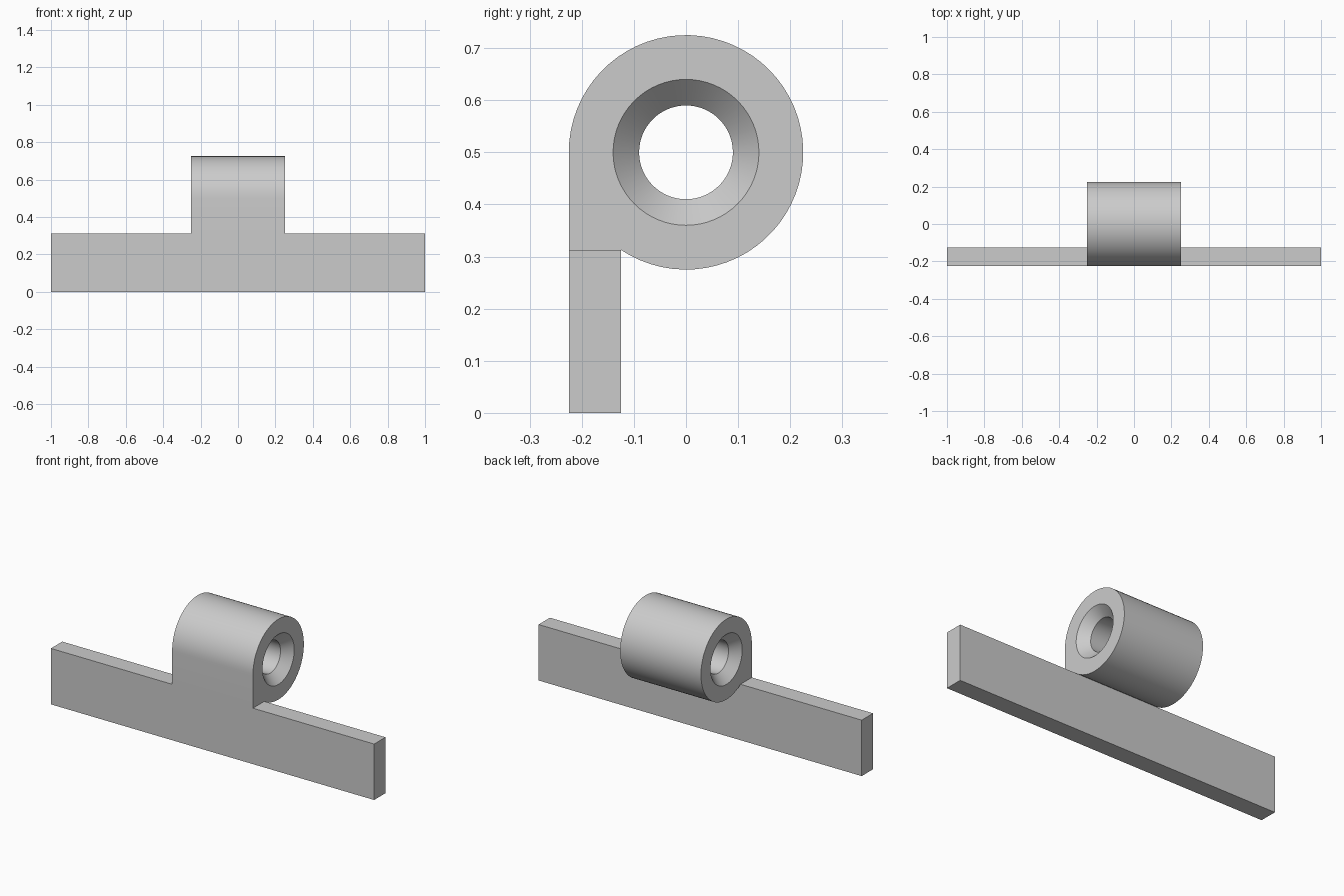
import bpy
import bmesh
from math import cos, sin, pi, atan2, sqrt, radians

cube = bpy.data.objects.get("Cube")
if cube:
    bpy.data.objects.remove(cube, do_unlink=True)

# Main dimensions
HALF_LEN, HALF_LUG = 1.0, 0.25
R_OUT, R_RIM, R_BORE = 0.225, 0.14, 0.09
AXIS_Z = 0.5
CHAMFER = R_RIM - R_BORE
Y_FRONT, Y_BACK = -R_OUT, -R_OUT + 0.1
DROP = sqrt(R_OUT ** 2 - Y_BACK ** 2)
PLATE_TOP = AXIS_Z - DROP

bm = bmesh.new()


def loop(x, points):
    return [bm.verts.new((x, y, z)) for y, z in points]


def skin(a, b, closed=True):
    """Bridge two matching loops with quads and return the faces."""
    n = len(a)
    return [bm.faces.new((a[i], a[(i + 1) % n], b[(i + 1) % n], b[i]))
            for i in range(n if closed else n - 1)]


def circle(radius, steps=64):
    return [(radius * cos(2 * pi * i / steps), AXIS_Z + radius * sin(2 * pi * i / steps))
            for i in range(steps)]


def ring_edges(verts):
    n = len(verts)
    return [bm.edges.get((verts[i], verts[(i + 1) % n]))
            or bm.edges.new((verts[i], verts[(i + 1) % n])) for i in range(n)]


# Barrel outline: round over the top, straight down the front to the plate
start = atan2(-DROP, Y_BACK)
STEPS = 56
outline = [(R_OUT * cos(a), AXIS_Z + R_OUT * sin(a))
           for a in (start + (pi - start) * i / STEPS for i in range(STEPS + 1))]
outline.append((Y_FRONT, PLATE_TOP))
outer = {s: loop(s * HALF_LUG, outline) for s in (-1, 1)}
skin(outer[-1], outer[1], closed=False)

# Bore with a countersink at each end
rims = {s: loop(s * HALF_LUG, circle(R_RIM)) for s in (-1, 1)}
bores = {s: loop(s * (HALF_LUG - CHAMFER), circle(R_BORE)) for s in (-1, 1)}
skin(bores[-1], bores[1])
for s in (-1, 1):
    skin(rims[s], bores[s])
    # Flat end of the barrel around the hole
    bmesh.ops.triangle_fill(bm, use_beauty=True, normal=(s, 0, 0),
                            edges=ring_edges(outer[s]) + ring_edges(rims[s]))

# Mounting plate, left open where the barrel joins its top
plate_outline = [(-HALF_LUG, PLATE_TOP), (-HALF_LEN, PLATE_TOP), (-HALF_LEN, 0),
                 (HALF_LEN, 0), (HALF_LEN, PLATE_TOP), (HALF_LUG, PLATE_TOP)]
front, back = ([bm.verts.new((x, y, z)) for x, z in plate_outline]
               for y in (Y_FRONT, Y_BACK))
skin(front, back, closed=False)
bm.faces.new(front)
bm.faces.new(back)

# Weld both parts and make the front one flat face
bmesh.ops.remove_doubles(bm, verts=bm.verts, dist=0.0005)
bmesh.ops.recalc_face_normals(bm, faces=bm.faces)
bmesh.ops.dissolve_faces(bm, faces=[
    f for f in bm.faces if all(abs(v.co.y - Y_FRONT) < 0.0005 for v in f.verts)])

mesh = bpy.data.meshes.new("hinge_bracket")
bm.to_mesh(mesh)
bm.free()
bracket = bpy.data.objects.new("hinge_bracket", mesh)
bpy.context.collection.objects.link(bracket)

# Plain grey finish
grey = bpy.data.materials.new("light_grey")
grey.use_nodes = True
colour = (0.6, 0.6, 0.6, 1)
grey.diffuse_color = colour
grey.node_tree.nodes["Principled BSDF"].inputs["Base Color"].default_value = colour
mesh.materials.append(grey)

bpy.context.view_layer.objects.active = bracket
bracket.select_set(True)
bpy.ops.object.shade_smooth_by_angle(angle=radians(25))
